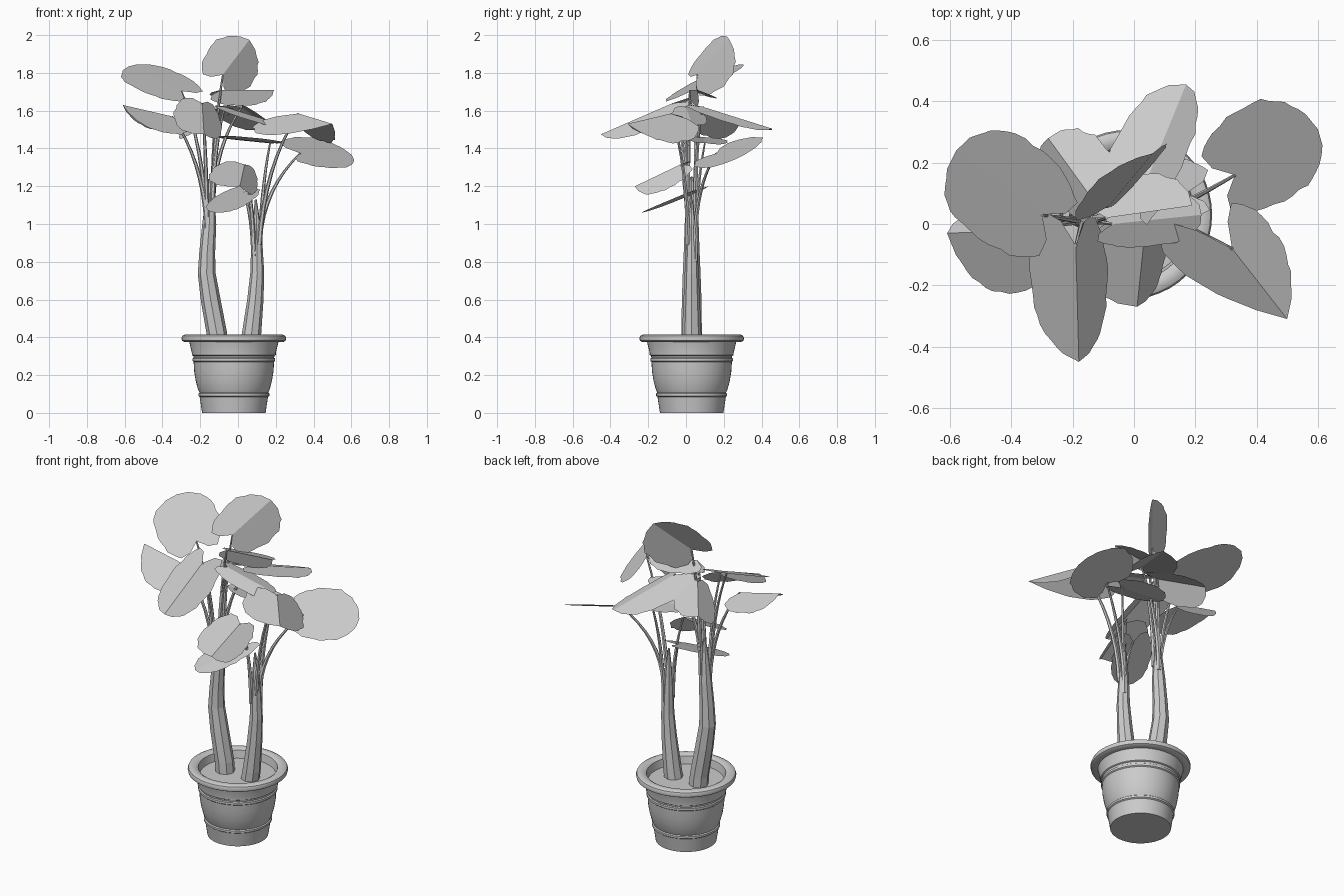
import bpy, bmesh, math, random
from mathutils import Vector

random.seed(4)
if "Cube" in bpy.data.objects:
    bpy.data.objects.remove(bpy.data.objects["Cube"], do_unlink=True)

GREY = (0.6, 0.6, 0.6, 1.0)
mat = bpy.data.materials.new("plain_grey")
mat.use_nodes = True
mat.diffuse_color = GREY
mat.node_tree.nodes["Principled BSDF"].inputs["Base Color"].default_value = GREY


def finish(name, bm, smooth=None):
    mesh = bpy.data.meshes.new(name)
    bm.to_mesh(mesh)
    bm.free()
    obj = bpy.data.objects.new(name, mesh)
    bpy.context.collection.objects.link(obj)
    mesh.materials.append(mat)
    if smooth:
        bpy.ops.object.select_all(action='DESELECT')
        obj.select_set(True)
        bpy.context.view_layer.objects.active = obj
        bpy.ops.object.shade_smooth_by_angle(angle=math.radians(smooth))


def skin(bm, rings):
    """Bridge a list of equal vertex rings with quads and close both ends."""
    n = len(rings[0])
    for a, b in zip(rings, rings[1:]):
        for i in range(n):
            j = (i + 1) % n
            bm.faces.new((a[i], a[j], b[j], b[i]))
    bm.faces.new(rings[0][::-1])
    bm.faces.new(rings[-1])


def tube(name, path, radii, sides, smooth=None):
    """Tapered tube along a path that mostly climbs."""
    bm = bmesh.new()
    rings = []
    for k, (p, r) in enumerate(zip(path, radii)):
        d = path[min(k + 1, len(path) - 1)] - path[max(k - 1, 0)]
        u = d.cross(Vector((0, 1, 0))).normalized()
        v = d.cross(u).normalized()
        rings.append([bm.verts.new(p + r * (math.cos(t) * u - math.sin(t) * v))
                      for t in (2 * math.pi * i / sides for i in range(sides))])
    skin(bm, rings)
    bmesh.ops.recalc_face_normals(bm, faces=bm.faces)
    finish(name, bm, smooth)


# Pot: turned profile (radius, height), ending at the soil inside the rim
POT = [(0.168, 0), (0.181, 0.085), (0.188, 0.09), (0.188, 0.102), (0.182, 0.107),
       (0.190, 0.125), (0.202, 0.17), (0.210, 0.22), (0.213, 0.27), (0.219, 0.275),
       (0.219, 0.288), (0.213, 0.292), (0.215, 0.302), (0.222, 0.306), (0.222, 0.316),
       (0.236, 0.375), (0.262, 0.375), (0.274, 0.382), (0.277, 0.395), (0.272, 0.408),
       (0.258, 0.415), (0.235, 0.415), (0.219, 0.405), (0.210, 0.36)]
POT_SIDES = 48
bm = bmesh.new()
rings = []
for r, z in POT:
    rings.append([bm.verts.new((-0.022 + r * math.cos(a), 0.03 + r * math.sin(a), z))
                  for a in (2 * math.pi * i / POT_SIDES for i in range(POT_SIDES))])
skin(bm, rings)
finish("pot", bm, 35)

# Trunks: (x, height, radius) stations
TRUNKS = {
    "right_trunk": [(-0.106, 0.34, 0.055), (-0.112, 0.42, 0.054), (-0.145, 0.60, 0.052),
                    (-0.166, 0.74, 0.047), (-0.163, 0.85, 0.042), (-0.152, 1.0, 0.037),
                    (-0.148, 1.12, 0.026), (-0.145, 1.25, 0.008)],
    "left_trunk": [(0.06, 0.34, 0.053), (0.072, 0.42, 0.051), (0.092, 0.60, 0.043),
                   (0.102, 0.74, 0.037), (0.100, 0.87, 0.031), (0.098, 1.0, 0.021),
                   (0.094, 1.13, 0.005)],
}
for name, stations in TRUNKS.items():
    tube(name, [Vector((x, 0.03, z)) for x, z, r in stations], [r for x, z, r in stations], 8)

# Half outline of a leaf: (along the midrib, out to the side)
HALF = [(0, 0), (-0.17, 0.3), (-0.2, 0.6), (0.02, 0.88), (0.35, 1.0),
        (0.65, 0.95), (0.85, 0.72), (0.97, 0.36), (1, 0)]


def leaf(name, base, tip, left, right):
    """Two flat halves meeting at the midrib, each reaching to its widest point."""
    base, tip = Vector(base), Vector(tip)
    rib = tip - base
    bm = bmesh.new()
    v_base, v_tip = bm.verts.new(base), bm.verts.new(tip)
    for flip, edge in ((False, left), (True, right)):
        out = Vector(edge) - (base + tip) / 2
        loop = [v_base]
        for (t0, s0), (t1, s1) in zip(HALF, HALF[1:]):
            for f in (1 / 3, 2 / 3, 1):
                t, s = t0 + (t1 - t0) * f, s0 + (s1 - s0) * f
                if (t, s) == HALF[-1]:
                    continue
                s *= 1 + random.uniform(-0.035, 0.035)
                loop.append(bm.verts.new(base + rib * t + out * s))
        loop.append(v_tip)
        bm.faces.new(loop[::-1] if flip else loop)
    bm.normal_update()
    if sum(f.normal.z for f in bm.faces) < 0:
        bmesh.ops.reverse_faces(bm, faces=bm.faces)
    finish(name, bm)


def stem(name, x0, z0, base):
    """Stalk that leaves the trunk upright, then bends out to the leaf."""
    end = Vector(base)
    lean = 1 if end.x > x0 else -1
    start = Vector((x0 + 0.015 * lean, 0.03 + 0.02 * (1 if end.y > 0.03 else -1), z0))
    mid = Vector((start.x + 0.12 * (end.x - start.x), start.y, z0 + 0.6 * (end.z - z0)))
    path, radii = [], []
    for i in range(9):
        t = i / 8
        path.append((1 - t) ** 2 * start + 2 * t * (1 - t) * mid + t * t * end)
        radii.append(0.014 - 0.009 * t)
    tube(name, path, radii, 6, 50)


# Leaves: base, tip, widest point of each half
RIGHT_PLANT = {
    "broad_upper": ((-0.30, 0.03, 1.704), (-0.58, 0.24, 1.834), (-0.55, -0.02, 1.72), (-0.34, 0.27, 1.81)),
    "outer": ((-0.35, -0.02, 1.57), (-0.61, -0.03, 1.63), (-0.42, -0.23, 1.49), (-0.45, 0.06, 1.50)),
    "front": ((-0.19, -0.07, 1.64), (-0.18, -0.45, 1.475), (-0.34, -0.21, 1.55), (-0.085, -0.21, 1.49)),
    "back": ((-0.12, 0.06, 1.61), (-0.28, 0.28, 1.52), (-0.28, 0.12, 1.46), (-0.10, 0.26, 1.54)),
    "top": ((-0.08, 0.06, 1.79), (0.06, 0.23, 1.975), (-0.14, 0.12, 1.95), (0.085, 0.225, 1.76)),
    "ridge": ((-0.09, 0.02, 1.71), (0.19, 0.06, 1.71), (0.04, 0.165, 1.665), (0.05, 0.06, 1.625)),
    "inner": ((-0.07, 0.0, 1.62), (0.22, 0.03, 1.53), (0.08, 0.11, 1.55), (0.09, -0.07, 1.54)),
    "back_long": ((0.02, 0.09, 1.62), (0.17, 0.455, 1.505), (-0.05, 0.30, 1.53), (0.18, 0.24, 1.53)),
}
LEFT_PLANT = {
    "broad_side": ((0.33, 0.16, 1.374), (0.60, 0.31, 1.367), (0.37, 0.39, 1.46), (0.53, 0.10, 1.297)),
    "folded": ((0.32, -0.08, 1.585), (0.50, -0.31, 1.53), (0.13, -0.13, 1.475), (0.465, -0.03, 1.43)),
    "low_front": ((0.035, -0.03, 1.315), (0.01, -0.27, 1.20), (-0.155, -0.14, 1.245), (0.10, -0.12, 1.175)),
    "lowest": ((0.03, 0.03, 1.17), (-0.13, -0.225, 1.062), (0.04, -0.15, 1.10), (-0.14, -0.03, 1.13)),
    "middle": ((0.17, 0.10, 1.43), (-0.13, 0.09, 1.46), (0.04, 0.22, 1.44), (0.05, 0.0, 1.46)),
}
for plant, x0, z0, z_step in ((RIGHT_PLANT, -0.15, 0.98, 0.02), (LEFT_PLANT, 0.098, 0.92, -0.03)):
    for i, (name, pts) in enumerate(plant.items()):
        leaf(name + "_leaf", *pts)
        stem(name + "_stem", x0, z0 + z_step * i, pts[0])
